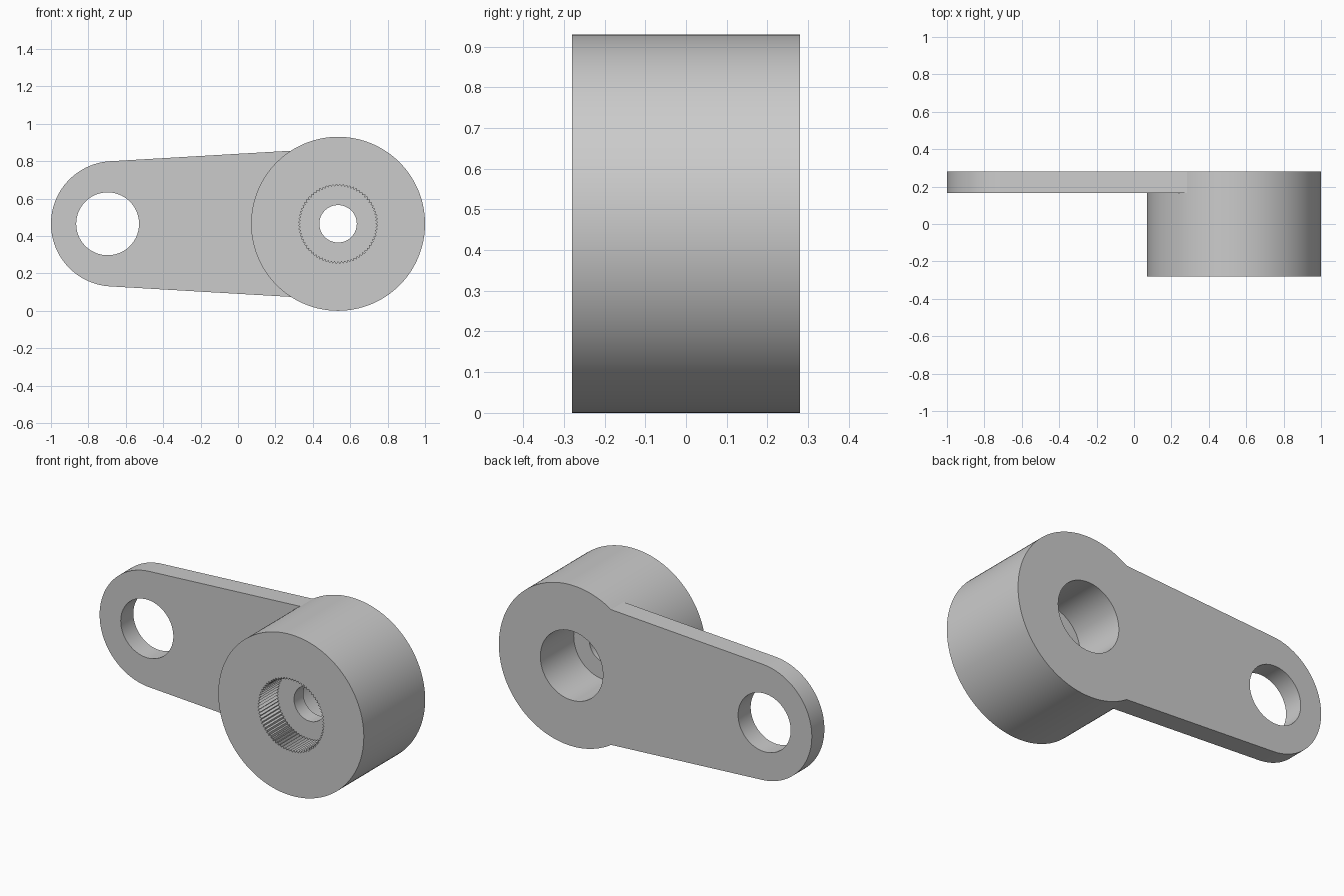
import bpy, bmesh, math

cube = bpy.data.objects.get("Cube")
if cube:
    bpy.data.objects.remove(cube, do_unlink=True)

MID_Z = 0.465
HUB_X, HUB_R = 0.535, 0.465
END_X, END_R = -0.665, 0.335
FRONT, BACK, PLATE = -0.28, 0.28, 0.165

grey = bpy.data.materials.new("light grey")
grey.use_nodes = True
colour = (0.6, 0.6, 0.6, 1)
grey.diffuse_color = colour
grey.node_tree.nodes["Principled BSDF"].inputs["Base Color"].default_value = colour


def arc(cx, r, start=0, sweep=2 * math.pi, n=128, closed=True):
    steps = n if closed else n - 1
    return [(cx + r * math.cos(start + sweep * i / steps),
             MID_Z + r * math.sin(start + sweep * i / steps)) for i in range(n)]


def prism(name, outline, y0, y1):
    """Extrude an x-z outline from y0 to y1."""
    bm = bmesh.new()
    face = bm.faces.new([bm.verts.new((x, y0, z)) for x, z in outline])
    new = bmesh.ops.extrude_face_region(bm, geom=[face])["geom"]
    bmesh.ops.translate(bm, vec=(0, y1 - y0, 0),
                        verts=[v for v in new if isinstance(v, bmesh.types.BMVert)])
    bmesh.ops.recalc_face_normals(bm, faces=bm.faces)
    mesh = bpy.data.meshes.new(name)
    bm.to_mesh(mesh)
    bm.free()
    mesh.materials.append(grey)
    obj = bpy.data.objects.new(name, mesh)
    bpy.context.collection.objects.link(obj)
    return obj


def combine(target, tool, operation):
    """Apply a boolean and discard the tool."""
    bpy.context.view_layer.objects.active = target
    mod = target.modifiers.new(operation.lower(), "BOOLEAN")
    mod.operation, mod.solver, mod.object = operation, "EXACT", tool
    bpy.ops.object.modifier_apply(modifier=mod.name)
    bpy.data.objects.remove(tool, do_unlink=True)


# Hub cylinder joined to the tapered arm plate
lever = prism("lever_arm", arc(HUB_X, HUB_R), FRONT, BACK)
lean = math.asin((0.4 - END_R) / 1.12)
tip = arc(END_X, END_R, math.pi / 2 + lean, math.pi - 2 * lean, 65, False)
reach = HUB_X - 0.1
rise = END_R / math.cos(lean) + (reach - END_X) * math.tan(lean)
arm = prism("arm", tip + [(reach, MID_Z - rise), (reach, MID_Z + rise)], PLATE, BACK)
combine(lever, arm, "UNION")

# Arm hole, screw hole and rear counterbore
for cx, r, y0, y1 in [(-0.697, 0.168, 0, 0.4),
                      (HUB_X, 0.1, -0.4, 0.4),
                      (HUB_X, 0.2, -0.025, 0.4)]:
    combine(lever, prism("hole_cutter", arc(cx, r, n=96), y0, y1), "DIFFERENCE")

# Toothed socket in the front of the hub
TEETH = 72
spline = []
for i in range(TEETH * 2):
    r = 0.212 if i % 2 else 0.2
    a = math.pi * i / TEETH
    spline.append((HUB_X + r * math.cos(a), MID_Z + r * math.sin(a)))
combine(lever, prism("spline_cutter", spline, -0.4, -0.11), "DIFFERENCE")

# Smooth curved walls, crisp edges
bpy.ops.object.select_all(action="DESELECT")
lever.select_set(True)
bpy.context.view_layer.objects.active = lever
bpy.ops.object.shade_smooth_by_angle(angle=math.radians(25))
